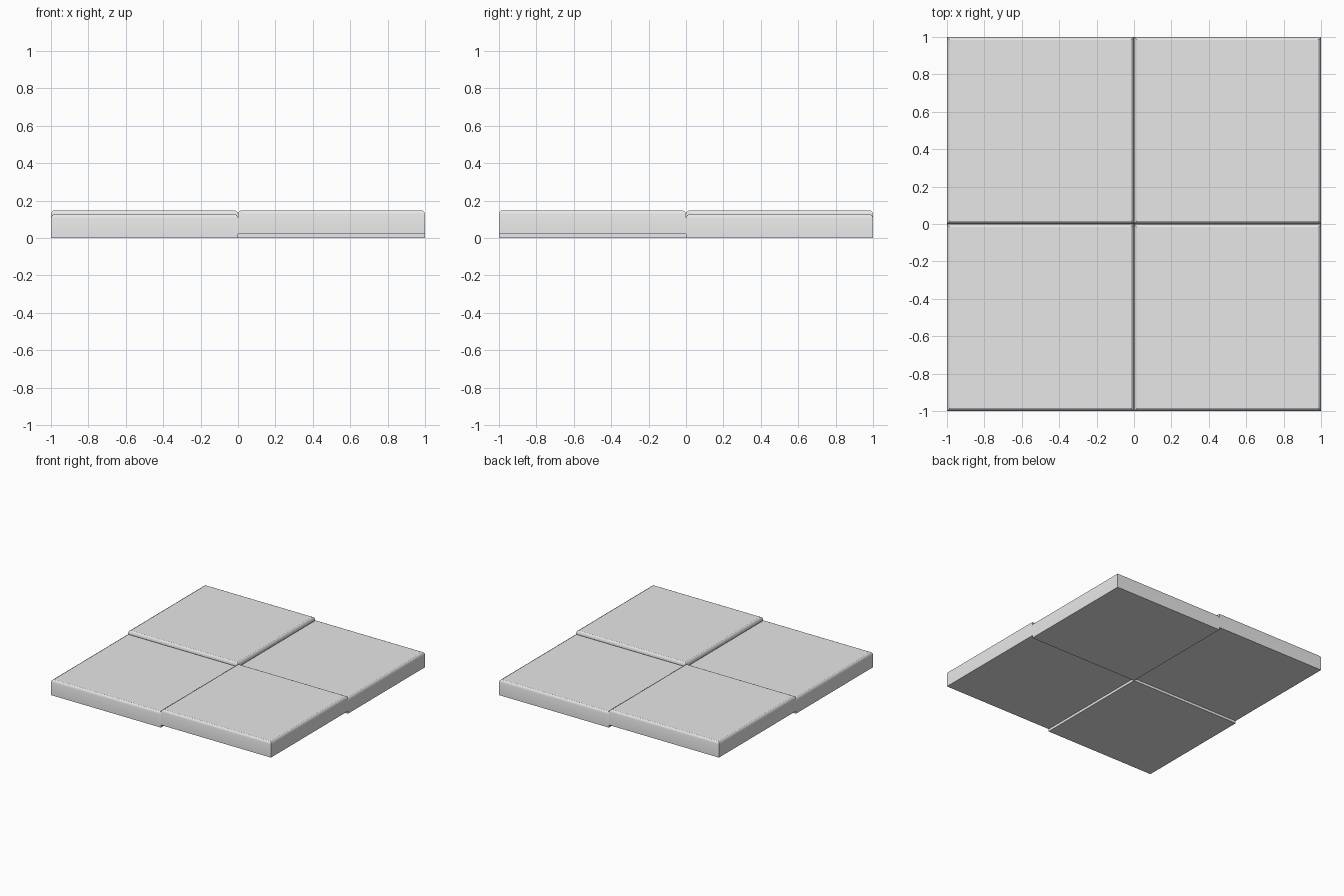
import bpy
import bmesh

cube = bpy.data.objects.get("Cube")
if cube:
    bpy.data.objects.remove(cube, do_unlink=True)

# Single plain grey
grey = bpy.data.materials.new("light grey")
grey.use_nodes = True
color = (0.8, 0.8, 0.8, 1)
grey.diffuse_color = color
grey.node_tree.nodes["Principled BSDF"].inputs["Base Color"].default_value = color

HALF = 0.5       # half the width of one tile
HEIGHT = 0.127   # tile thickness
STEP = 0.021     # lift of the raised tiles
# Edge profile: inset from the side, height
PROFILE = [(0, 0), (0, HEIGHT - 0.02), (0.005, HEIGHT - 0.006), (0.016, HEIGHT)]
CORNERS = [(-1, -1), (1, -1), (1, 1), (-1, 1)]


def add_tile(name, x, y, z):
    """Square slab with a softened top rim and crisp mitred corners."""
    bm = bmesh.new()
    rings = [[bm.verts.new((sx * (HALF - inset), sy * (HALF - inset), h))
              for sx, sy in CORNERS] for inset, h in PROFILE]
    bm.faces.new(rings[0][::-1])
    bm.faces.new(rings[-1])
    for low, high in zip(rings, rings[1:]):
        for i in range(4):
            j = (i + 1) % 4
            bm.faces.new((low[i], low[j], high[j], high[i]))
    bm.normal_update()
    for face in bm.faces:
        face.smooth = True
    # Only the horizontal edges inside the rounded rim stay smooth
    soft = {v for ring in rings[1:-1] for v in ring}
    for edge in bm.edges:
        a, b = edge.verts
        level = abs(a.co.z - b.co.z) < 1e-5
        edge.smooth = level and a in soft and b in soft
    mesh = bpy.data.meshes.new(name)
    bm.to_mesh(mesh)
    bm.free()
    mesh.materials.append(grey)
    tile = bpy.data.objects.new(name, mesh)
    tile.location = (x, y, z)
    bpy.context.collection.objects.link(tile)


# Four tiles, raised and lowered in a checker pattern
for row, sy in (("front", -1), ("back", 1)):
    for side, sx in (("right", -1), ("left", 1)):
        raised = sx * sy < 0
        add_tile(f"{row}_{side}_tile", sx * HALF, sy * HALF, STEP if raised else 0)
